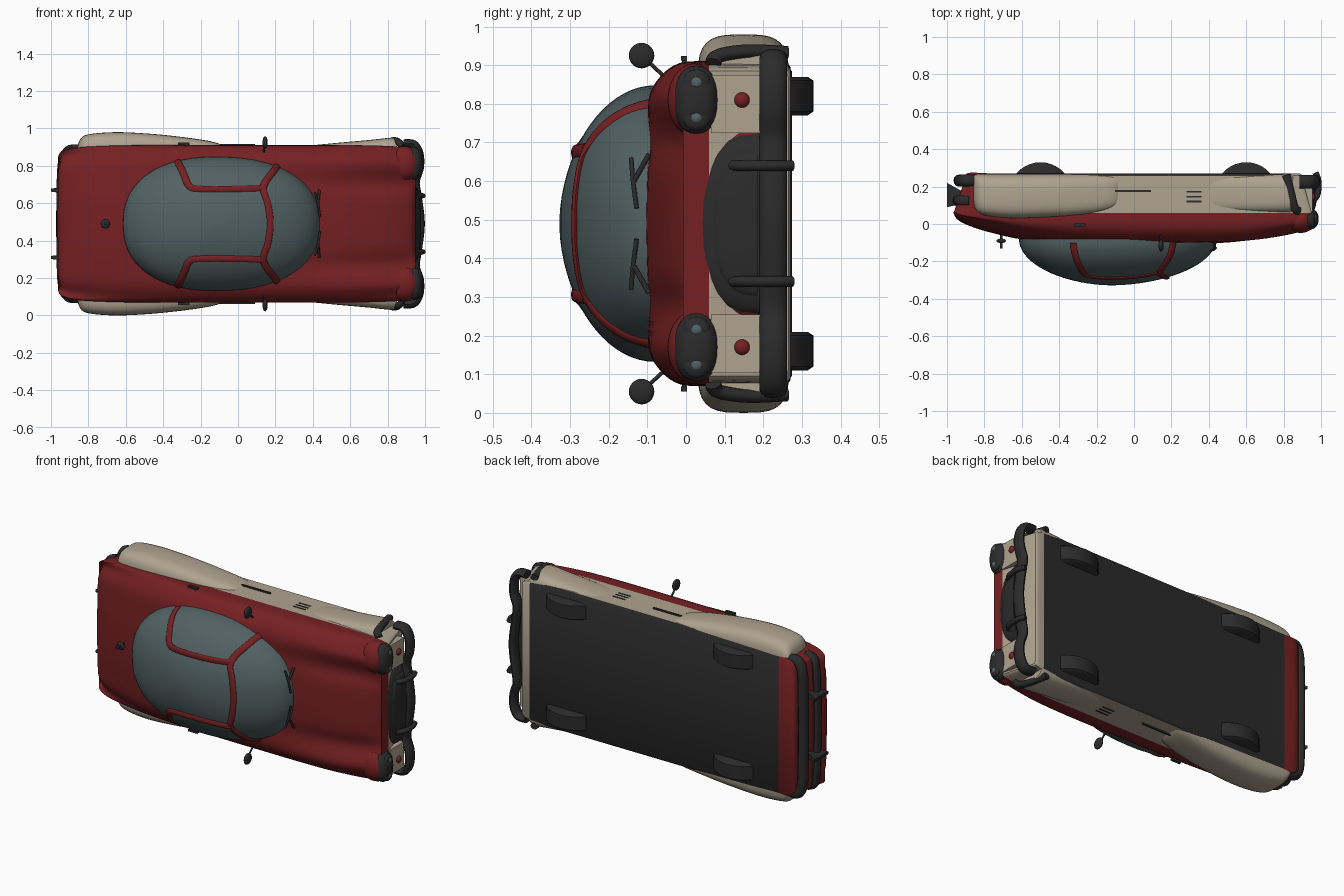
import bpy, bmesh, math
from mathutils import Vector

if "Cube" in bpy.data.objects:
    bpy.data.objects.remove(bpy.data.objects["Cube"])

# Parts are described in car space (l = length, w = width, h = height);
# the car lies on its side, so (l, w, h) -> (l, -h, w + 0.49).
def material(name, c):
    m = bpy.data.materials.new(name)
    m.diffuse_color = (*c, 1)
    m.use_nodes = True
    m.node_tree.nodes["Principled BSDF"].inputs["Base Color"].default_value = m.diffuse_color
    return m

RED = material("deep red paint", (0.18, 0.0145, 0.016))
BEIGE = material("beige paint", (0.43, 0.37, 0.28))
DARK = material("dark trim", (0.024, 0.024, 0.024))
GLASS = material("grey green glass", (0.085, 0.12, 0.125))

def build(name, verts, faces, mats, rule=None, angle=40):
    me = bpy.data.meshes.new(name)
    me.from_pydata([tuple(v) for v in verts], [], faces)
    bm = bmesh.new()
    bm.from_mesh(me)
    bmesh.ops.recalc_face_normals(bm, faces=bm.faces)
    for f in bm.faces:
        if rule:
            f.material_index = rule(f.calc_center_median(), f.normal)
    for v in bm.verts:
        l, w, h = v.co
        v.co = (l, -h, w + 0.49)
    bm.to_mesh(me)
    bm.free()
    for m in mats:
        me.materials.append(m)
    ob = bpy.data.objects.new(name, me)
    bpy.context.collection.objects.link(ob)
    bpy.ops.object.select_all(action='DESELECT')
    bpy.context.view_layer.objects.active = ob
    ob.select_set(True)
    bpy.ops.object.shade_smooth_by_angle(angle=math.radians(angle))
    return ob

def spline(pts, n):
    """Catmull-Rom curve through tuples of any length."""
    out = []
    for i in range(len(pts) - 1):
        a, b, c, d = (pts[min(max(i + k, 0), len(pts) - 1)] for k in (-1, 0, 1, 2))
        for j in range(n):
            t = j / n
            out.append(tuple(0.5 * (2*q + (r-p)*t + (2*p-5*q+4*r-s)*t*t + (3*q-p-3*r+s)*t**3)
                             for p, q, r, s in zip(a, b, c, d)))
    return out + [tuple(pts[-1])]

def loft(name, rings, mats, rule=None, ladder=False, angle=40):
    n = len(rings[0])
    faces = [(i*n+j, i*n+(j+1) % n, (i+1)*n+(j+1) % n, (i+1)*n+j)
             for i in range(len(rings) - 1) for j in range(n)]
    for base in (0, (len(rings) - 1) * n):
        if ladder:      # caps made of level strips
            for i in range(n // 2):
                q = [i, i + 1, (n-i-1) % n, (n-i) % n]
                faces.append(tuple(base + k for k in dict.fromkeys(q)))
        else:
            faces.append(tuple(base + k for k in range(n)))
    return build(name, [v for r in rings for v in r], faces, mats, rule, angle)

def tube(name, pts, ra, rb, mat, n=6, up=(0, 0, 1), seg=12):
    path = [Vector(p) for p in spline(pts, n)]
    rings = []
    for i, p in enumerate(path):
        t = (path[min(i+1, len(path)-1)] - path[max(i-1, 0)]).normalized()
        s = t.cross(Vector(up)).normalized()
        u = s.cross(t)
        rings.append([p + s*ra*math.cos(2*math.pi*k/seg) + u*rb*math.sin(2*math.pi*k/seg)
                      for k in range(seg)])
    return loft(name, rings, [mat])

def box(name, c, s, mat):
    rings = [[(c[0]+dx*s[0]/2, c[1]+a*s[1]/2, c[2]+b*s[2]/2)
              for a, b in ((-1, -1), (1, -1), (1, 1), (-1, 1))] for dx in (-1, 1)]
    return loft(name, rings, [mat])

def sp(v, e):
    return math.copysign(abs(v)**e, v)

def blob(name, c, r, mat, floor=-9, e=1):
    rings = []
    for i in range(15):
        a = math.pi * (0.01 + 0.98 * i / 14)
        rings.append([(c[0]-r[0]*math.cos(a), c[1]+r[1]*sp(math.sin(a), e)*sp(math.cos(k*math.pi/14), e),
                       max(floor, c[2]+r[2]*sp(math.sin(a), e)*sp(math.sin(k*math.pi/14), e)))
                      for k in range(28)])
    return loft(name, rings, [mat])

# Main body: x, half width, centre top, fender top, valley depth, bottom
stations = [(-.965, .36, -.06, -.07, 0, -.23), (-.945, .385, -.025, -.04, 0, -.265),
            (-.88, .405, .01, -.01, 0, -.275), (-.75, .415, .05, .025, 0, -.27),
            (-.55, .42, .088, .065, 0, -.27), (-.2, .42, .1, .09, 0, -.27),
            (.2, .42, .105, .096, .003, -.27), (.45, .42, .102, .096, .015, -.27),
            (.65, .42, .082, .084, .025, -.27), (.82, .415, .048, .058, .03, -.27),
            (.92, .405, .01, .03, .022, -.27), (.95, .395, -.025, .008, .008, -.265)]
rings = []
for x, W, T, F, v, B in spline(stations, 6):
    top = [(0, T), (.13, T-.004), (.22, (T+F)/2 - v), (.32, F), (.38, F-.03),
           (.416, (F-.09)/2 + .012), (.42, -.06 - max(0, -.03 - F))]
    half = [(w*W/.42, h) for w, h in spline(top, 4)]
    half += [(W, B+.01), (W-.015, B), (0, B)]
    ring = half + [(-w, h) for w, h in half[-2:0:-1]]
    # Lower nose and tail tuck inwards
    end = -.055 * max(0, (x-.84)/.11) if x > 0 else .055 * max(0, (-x-.85)/.115)
    rings.append([(x + end * min(1, max(0, (-.06-h)/.15)), w, h) for w, h in ring])

def body_rule(c, n):
    if n.z < -.8 and -.79 < c.x < .84:
        return 2
    return 1 if c.z < -.06 and c.x > -.8 else 0
loft("body", rings, [RED, BEIGE, DARK], body_rule, ladder=True)

# Glass cabin dome
P = 2.3
def dome(x, w):
    u = abs(x + .12) / (.56 if x > -.12 else .495)
    r = (u**P + abs(w/.358)**P) ** (1/P)
    return .08 + .248 * math.sqrt(max(0, 1 - r**1.85))
rings = []
for i in range(19):
    r = math.sin(math.pi/2 * (1 - i/18.3))
    ring = []
    for k in range(56):
        c, s = math.cos(k*math.pi/28), math.sin(k*math.pi/28)
        x = sp(c, 2/P) * (.56 if c > 0 else .495) * r - .12
        w = sp(s, 2/P) * .358 * r
        ring.append((x, w, dome(x, w)))
    rings.append(ring)
loft("cabin_glass", rings, [GLASS], angle=60)

# Window frames laid on the dome
def frame(name, pts):
    tube(name, [(x, w, dome(x, w)) for x, w in spline(pts, 6)], .019, .009, RED, n=1)
frame("windshield_frame", [(.23, .335), (.19, .28), (.135, .195), (.16, .1), (.172, 0),
                           (.16, -.1), (.135, -.195), (.19, -.28), (.23, -.335)])
for s, side in ((1, "left"), (-1, "right")):
    frame(side + "_window_frame", [(.135, .19*s), (0, .185*s), (-.2, .185*s), (-.26, .2*s),
                                   (-.29, .265*s), (-.325, .335*s)])
    # Fenders: x, outer width, top
    def fender(name, prof):
        rr = []
        for x, b, t in spline(prof, 5):
            ring = []
            for k in range(17):
                a = math.pi * k / 16
                ring.append((x, s*(.35 + (b-.35) * abs(math.sin(a))**.5),
                             (t-.267)/2 + sp(math.cos(a), .6)*(t+.267)/2))
            rr.append(ring)
        loft(side + name, rr, [BEIGE], angle=50)
    fender("_rear_fender", [(-.86, .40, -.12), (-.845, .45, -.075), (-.8, .478, -.045),
                            (-.65, .49, -.03), (-.45, .48, -.035), (-.25, .458, -.05),
                            (-.12, .435, -.075), (-.07, .41, -.1)])
    fender("_front_fender", [(.25, .405, -.065), (.5, .43, -.062), (.7, .448, -.06),
                             (.82, .46, -.06), (.85, .45, -.065)])
    tube(side + "_fender_trim", [(.88, .415*s, -.07), (.86, .435*s, -.085), (.84, .446*s, -.16),
                                 (.815, .442*s, -.262)], .022, .018, DARK, up=(0, 1, 0))
    # Wheels
    for x, end in ((.6, "front"), (-.5, "rear")):
        prof = [(.28, .155), (.29, .17), (.37, .17), (.38, .155)]
        loft(side + "_" + end + "_wheel",
             [[(x + r*math.cos(k*math.pi/18), w*s, -.16 + r*math.sin(k*math.pi/18))
               for k in range(36)] for w, r in prof], [DARK])
    # Headlights
    blob(side + "_headlight_pod", (.89, .32*s, -.022), (.085, .095, .07), RED)
    blob(side + "_headlight_housing", (.94, .32*s, -.027), (.047, .089, .057), DARK, e=.85)
    for d in (-.045, .045):
        blob(side + "_headlamp", (.968, (.32+d)*s, -.027), (.016, .034, .036), DARK)
        blob(side + "_lamp_glass", (.974, (.32+d)*s, -.027), (.013, .018, .018), GLASS)
    box(side + "_front_panel", (.92, .31*s, -.13), (.07, .15, .13), BEIGE)
    blob(side + "_indicator", (.955, .32*s, -.145), (.015, .02, .02), RED)
    # Bumper guards
    tube(side + "_front_guard", [(.955, .15*s, -.12), (.982, .15*s, -.16), (.986, .15*s, -.23),
                                 (.97, .15*s, -.275)], .016, .014, DARK, up=(0, 1, 0))
    loft(side + "_rear_guard", [[(x, s*.18 + a*t, b) for a, b in
                                 ((-1, lo), (1, lo), (1, hi), (-1, hi))]
                                for x, t, lo, hi in ((-.91, .02, -.17, -.11), (-1.0, .008, -.22, -.09))],
         [DARK])
    # Side vents, door strip and handle
    for h in (-.12, -.145, -.172):
        box(side + "_vent", (.32, .411*s, h), (.08, .022, .009), DARK)
    box(side + "_door_strip", (-.035, .418*s, -.177), (.25, .02, .01), DARK)
    box(side + "_handle", (-.29, .428*s, .005), (.06, .012, .016), DARK)
    box(side + "_handle_stem", (-.275, .415*s, .005), (.014, .035, .012), DARK)
    # Mirror and wiper
    tube(side + "_mirror_stalk", [(.14, .375*s, .05), (.14, .435*s, .115)], .005, .005, DARK)
    blob(side + "_mirror", (.145, .435*s, .115), (.014, .033, .033), DARK)
    tube(side + "_wiper", [(.41, .17*s, .142), (.428, .11*s, .137), (.438, .04*s, .128)],
         .006, .006, DARK)
    tube(side + "_wiper_arm", [(.435, .18*s, .095), (.428, .11*s, .135)], .007, .007, DARK)

# Rounded nose and grille with inset panel
blob("hood_nose", (.90, 0, -.185), (.066, .255, .187), RED, floor=-.185, e=.75)
blob("grille_surround", (.925, 0, -.19), (.048, .235, .168), DARK, floor=-.19, e=.8)
blob("grille_panel", (.952, 0, -.185), (.027, .19, .12), DARK, floor=-.185, e=.8)

# Bumpers
def bumper(name, half, h, ra, rb):
    pts = [(x, w, h) for x, w in half] + [(x, -w, h) for x, w in half[-2::-1]]
    tube(name, pts, ra, rb, DARK)
bumper("front_bumper", [(.885, .43), (.94, .425), (.97, .375), (.972, .3), (.95, .225),
                        (.96, .15), (.977, 0)], -.226, .022, .036)
bumper("rear_bumper", [(-.855, .395), (-.905, .39), (-.93, .33), (-.935, .2), (-.937, 0)],
       -.232, .028, .032)
bumper("rear_upper_bar", [(-.88, .395), (-.93, .375), (-.945, .31), (-.95, .2), (-.952, 0)],
       -.125, .02, .028)

# Boot handle
tube("boot_handle_stem", [(-.71, 0, .05), (-.71, 0, .13)], .007, .007, DARK, up=(1, 0, 0))
blob("boot_handle_knob", (-.71, 0, .09), (.025, .025, .012), DARK)
